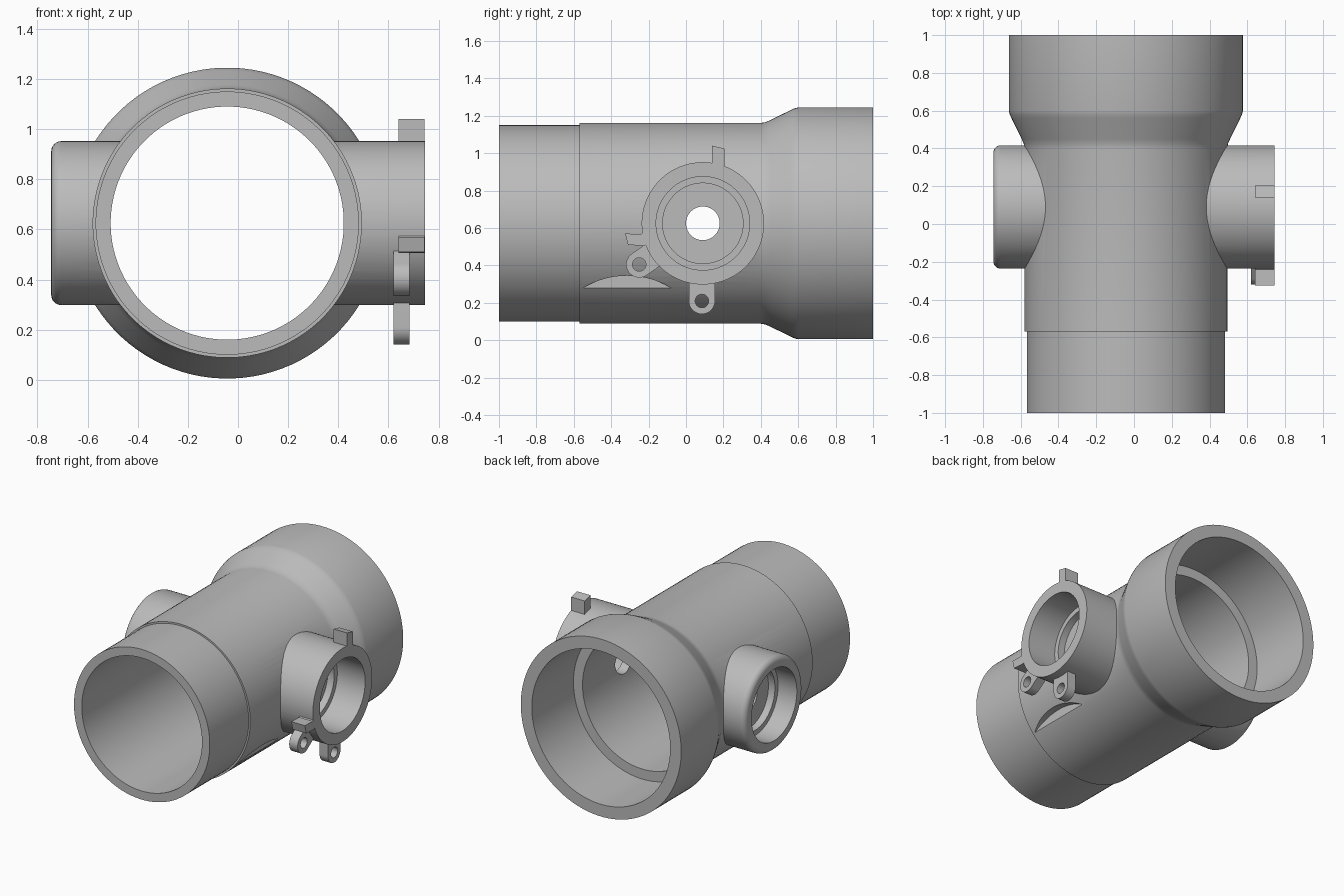
import bpy
import bmesh
from math import cos, sin, pi, atan2, radians
from mathutils import Vector

if "Cube" in bpy.data.objects:
    bpy.data.objects.remove(bpy.data.objects["Cube"])

grey = bpy.data.materials.new("grey plastic")
grey.use_nodes = True
grey.diffuse_color = (0.5, 0.5, 0.5, 1)
grey.node_tree.nodes["Principled BSDF"].inputs["Base Color"].default_value = (0.5, 0.5, 0.5, 1)

AXIS_X, AXIS_Z = -0.043, 0.625   # main pipe axis, along y
BRANCH_Y = 0.09                  # branch axis, along x


def finish(name, bm):
    bmesh.ops.recalc_face_normals(bm, faces=bm.faces[:])
    mesh = bpy.data.meshes.new(name)
    bm.to_mesh(mesh)
    bm.free()
    mesh.materials.append(grey)
    ob = bpy.data.objects.new(name, mesh)
    bpy.context.collection.objects.link(ob)
    return ob


def turned(name, profile, axis, centre, segments=96):
    """Closed solid of revolution from (position, radius) pairs along x or y."""
    bm = bmesh.new()
    rings = []
    for t, r in profile:
        ring = []
        for i in range(segments):
            a = 2 * pi * (i + 0.5) / segments
            u, v = r * cos(a), r * sin(a) + AXIS_Z
            co = (t, centre + u, v) if axis == "x" else (centre + u, t, v)
            ring.append(bm.verts.new(co))
        rings.append(ring)
    for lo, hi in zip(rings, rings[1:]):
        for i in range(segments):
            j = (i + 1) % segments
            bm.faces.new((lo[i], lo[j], hi[j], hi[i]))
    bm.faces.new(rings[0])
    bm.faces.new(rings[-1])
    return finish(name, bm)


def plate(name, outline, x0, x1):
    """Extrude a (y, z) outline along x."""
    bm = bmesh.new()
    face = bm.faces.new([bm.verts.new((x0, y, z)) for y, z in outline])
    new = bmesh.ops.extrude_face_region(bm, geom=[face])["geom"]
    bmesh.ops.translate(bm, vec=(x1 - x0, 0, 0),
                        verts=[v for v in new if isinstance(v, bmesh.types.BMVert)])
    return finish(name, bm)


def disc(y, z, r, n=32, start=0.0, sweep=2 * pi):
    steps = n if sweep >= 2 * pi else n + 1
    return [(y + r * cos(start + sweep * i / n), z + r * sin(start + sweep * i / n))
            for i in range(steps)]


def activate(ob):
    bpy.ops.object.select_all(action="DESELECT")
    ob.select_set(True)
    bpy.context.view_layer.objects.active = ob


def combine(ob, other, operation):
    activate(ob)
    mod = ob.modifiers.new("combine", "BOOLEAN")
    mod.solver = "EXACT"
    mod.operation = operation
    mod.object = other
    bpy.ops.object.modifier_apply(modifier=mod.name)
    bpy.data.objects.remove(other)


def smooth(ob):
    activate(ob)
    bpy.ops.object.shade_smooth_by_angle(angle=radians(30))


# Main pipe: spigot, body, eased flare and socket bell
body = turned("pipe_body", [
    (-1, 0.525), (-0.57, 0.525), (-0.57, 0.537), (0.40, 0.537), (0.425, 0.541),
    (0.45, 0.552), (0.56, 0.606), (0.58, 0.615), (0.60, 0.62), (1, 0.62)], "y", AXIS_X)

# Side branches: plain on one side, rounded rim on the other
R = 0.327
combine(body, turned("branch_left", [(0.1, R), (0.745, R)], "x", BRANCH_Y), "UNION")
rim = [(-0.705 - 0.04 * sin(a), R - 0.04 + 0.04 * cos(a))
       for a in (pi / 2 * i / 6 for i in range(7))]
combine(body, turned("branch_right", [(-0.2, R)] + rim, "x", BRANCH_Y), "UNION")

# Through bore with a wider socket at the back
combine(body, turned("bore", [(-1.1, 0.465), (0.54, 0.465), (0.54, 0.535), (1.1, 0.535)],
                     "y", AXIS_X), "DIFFERENCE")

# Stepped branch sockets, each with a small port into the bore
for side, ledge, floor in ((1, 0.53, 0.48), (-1, 0.60, 0.55)):
    steps = [(0.2, 0.09), (floor, 0.09), (floor, 0.215), (ledge, 0.215), (ledge, 0.25), (0.9, 0.25)]
    cutter = turned("branch_socket", [(side * t, r) for t, r in steps], "x", BRANCH_Y)
    combine(body, cutter, "DIFFERENCE")

# Shallow clearance flat below the lugs
combine(body, plate("clearance", disc(-0.315, -0.112, 0.457, 96), 0.368, 0.6), "DIFFERENCE")
smooth(body)

# Locking tabs on the left branch
plate("upper_tab", [(0.14, 0.92), (0.205, 0.92), (0.205, 1.025), (0.14, 1.04)], 0.64, 0.7448)
plate("front_tab", [(-0.325, 0.57), (-0.24, 0.568), (-0.2, 0.60), (-0.17, 0.53),
                    (-0.225, 0.505), (-0.31, 0.51)], 0.64, 0.7448)

# Drilled lugs: rounded eyes running back into the branch wall
for name, y, z, ty, tz in (("lower_lug", 0.085, 0.21, 0.085, 0.33),
                           ("front_lug", -0.25, 0.405, -0.15, 0.475)):
    toward = Vector((ty - y, tz - z))
    a = atan2(toward.y, toward.x)
    side = Vector((-sin(a), cos(a))) * 0.07
    outline = disc(y, z, 0.07, 24, a + pi / 2, pi)
    outline += [(ty - side.x, tz - side.y), (ty + side.x, tz + side.y)]
    lug = plate(name, outline, 0.62, 0.685)
    combine(lug, plate("lug_hole", disc(y, z, 0.036), 0.5, 0.8), "DIFFERENCE")
    smooth(lug)
